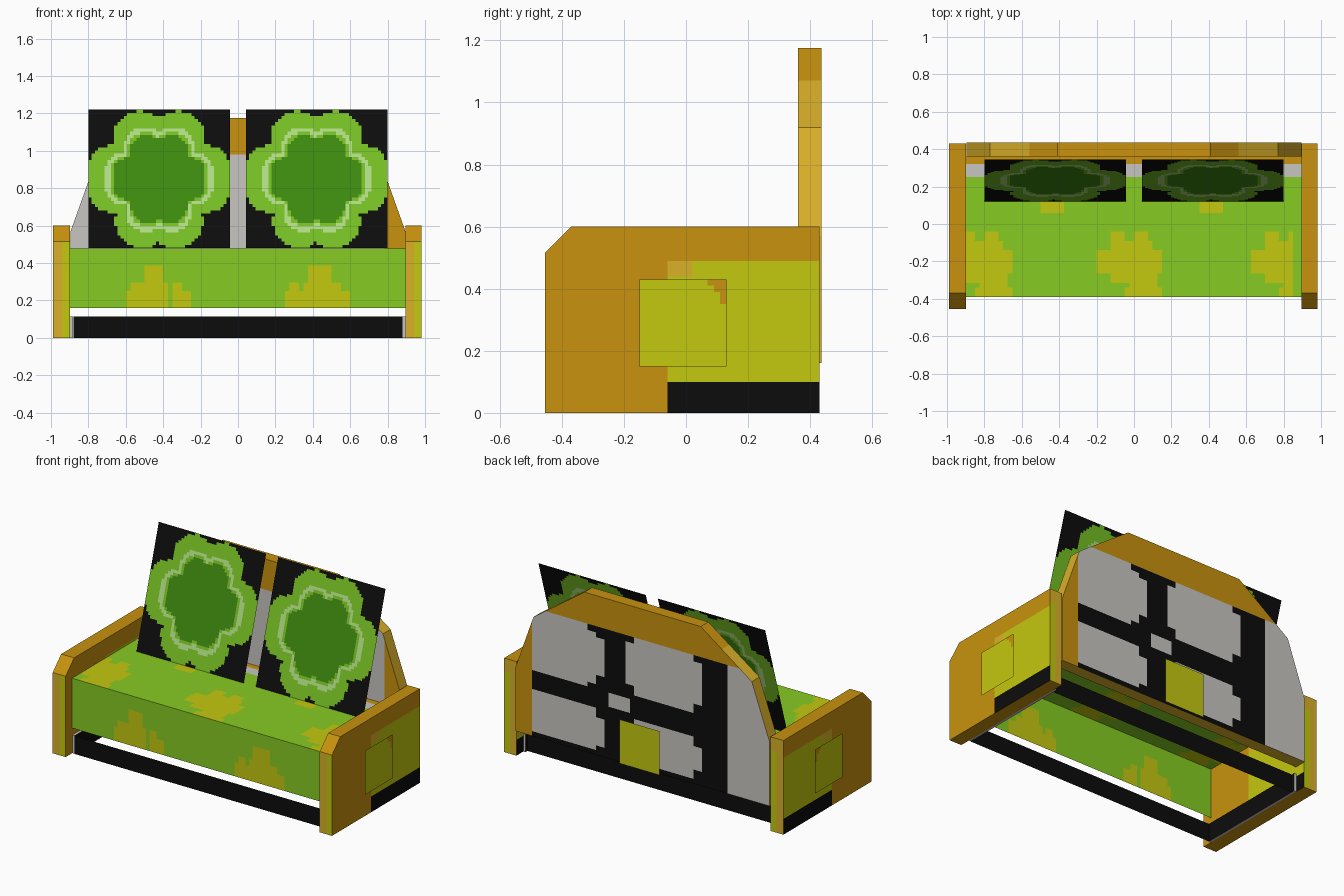
import bpy, bmesh
from mathutils import Vector

if "Cube" in bpy.data.objects:
    bpy.data.objects.remove(bpy.data.objects["Cube"])

# Palette
PALETTE = {
    "orange": "C8920E", "gold": "DAB028", "yellow": "C4C80E",
    "lime": "86CC22", "leaf_green": "76C024", "deep_green": "3E8A0E",
    "pale_green": "B0DC84", "black": "0C0C0C", "light_grey": "C8C6C2",
}
NAMES = list(PALETTE)


def linear(code):
    vals = [int(code[i:i + 2], 16) / 255 for i in (0, 2, 4)]
    return [v / 12.92 if v < 0.04 else ((v + 0.055) / 1.055) ** 2.4 for v in vals] + [1]


MATS = []
for name, code in PALETTE.items():
    m = bpy.data.materials.new(name)
    m.use_nodes = True
    m.diffuse_color = linear(code)
    m.node_tree.nodes["Principled BSDF"].inputs["Base Color"].default_value = linear(code)
    MATS.append(m)


def steps(a, b, n):
    return [a + (b - a) * i / n for i in range(1, n)]


def finish(name, bm, rule, cuts=None):
    """Cut the mesh along axis planes, then colour each face by rule(centre, normal)."""
    for axis, places in (cuts or {}).items():
        no = Vector([float(axis == k) for k in "xyz"])
        for p in places:
            bmesh.ops.bisect_plane(bm, geom=bm.verts[:] + bm.edges[:] + bm.faces[:],
                                   dist=1e-5, plane_co=no * p, plane_no=no)
    bm.normal_update()
    for f in bm.faces:
        f.material_index = NAMES.index(rule(f.calc_center_median(), f.normal))
    me = bpy.data.meshes.new(name)
    bm.to_mesh(me)
    bm.free()
    for m in MATS:
        me.materials.append(m)
    ob = bpy.data.objects.new(name, me)
    bpy.context.collection.objects.link(ob)
    return ob


def sheet(name, corner, u, v, rule, cuts=None):
    bm = bmesh.new()
    c, u, v = Vector(corner), Vector(u), Vector(v)
    bm.faces.new([bm.verts.new(p) for p in (c, c + u, c + u + v, c + v)])
    finish(name, bm, rule, cuts)


def prism(name, points, shift, rule, cuts=None):
    bm = bmesh.new()
    face = bm.faces.new([bm.verts.new(p) for p in points])
    new = bmesh.ops.extrude_face_region(bm, geom=[face])["geom"]
    bmesh.ops.translate(bm, vec=shift, verts=[g for g in new if isinstance(g, bmesh.types.BMVert)])
    if not any(f.is_valid and len(f.verts) == len(points) and f is face for f in bm.faces):
        bm.faces.new([bm.verts[i] for i in range(len(points))])
    bmesh.ops.recalc_face_normals(bm, faces=bm.faces[:])
    finish(name, bm, rule, cuts)


def plain(colour):
    return lambda c, n: colour


def in_boxes(a, b, boxes):
    return any(x0 < a < x1 and y0 < b < y1 for x0, x1, y0, y1 in boxes)


# Arms: chamfered slabs, with a yellow rear patch over a black base
def arm_rule(mid):
    def rule(c, n):
        if abs(n.x) > 0.9:
            if c.y < -0.06 or c.z > 0.49:
                return "orange"
            if c.z < 0.1:
                return "black"
            return "gold" if c.y < 0.02 and c.z > 0.44 else "yellow"
        if abs(n.y) > 0.9:
            return "yellow" if c.x > mid and c.z < 0.515 else "gold"
        return "orange"
    return rule


ARM = [(-0.455, 0), (0.43, 0), (0.43, 0.6), (-0.37, 0.6), (-0.455, 0.515)]
for side, x0, x1 in (("right", -0.988, -0.897), ("left", 0.895, 0.981)):
    mid = (x0 + x1) / 2 + 0.003
    prism(side + "_arm", [(x0, y, z) for y, z in ARM], (x1 - x0, 0, 0), arm_rule(mid),
          {"x": [mid], "y": [-0.06, 0.02], "z": [0.1, 0.44, 0.49, 0.515]})

# Square badges floating just off the arms and the back
for side, x in (("right", -1), ("left", 1)):
    sheet(side + "_badge", (x, -0.15, 0.15), (0, 0.28, 0), (0, 0, 0.28),
          lambda c, n: "orange" if c.z - 0.43 > -1.6 * (c.y - 0.07) and c.z > 0.33
          and c.z > 0.43 - 1.6 * (c.y - 0.07) else "yellow",
          {"y": steps(-0.15, 0.13, 14), "z": steps(0.15, 0.43, 14)})
sheet("back_badge", (-0.13, 0.455, 0.16), (0, 0, 0.28), (0.28, 0, 0), plain("yellow"))

# Backrest: slab with a tapered top and a blocky panel pattern behind
BLOBS = [(0.32, 0.77, 0.62, 0.95), (0.26, 0.72, 0.68, 0.92), (0.38, 0.77, 0.58, 0.97),
         (-0.36, 0.05, 0.6, 0.97), (-0.42, 0.11, 0.68, 0.95),
         (0.32, 0.77, 0.2, 0.47), (0.26, 0.7, 0.23, 0.4),
         (-0.36, 0.05, 0.2, 0.47), (-0.42, 0.11, 0.24, 0.4),
         (0.09, 0.25, 0.48, 0.58)]


def back_rule(c, n):
    if abs(n.y) < 0.5:
        return "orange" if c.z > 1.07 else "gold"
    if c.z > 0.98 or c.x > 0.78:
        return "orange"
    if n.y < 0 or c.x < -0.59 or in_boxes(c.x, c.z, BLOBS):
        return "light_grey"
    return "black"


half = [(0.895, 0.16), (0.895, 0.57), (0.77, 0.92), (0.41, 1.175)]
outline = half + [(-x, z) for x, z in reversed(half)]
prism("backrest", [(x, 0.36, z) for x, z in outline], (0, 0.077, 0), back_rule,
      {"x": steps(-0.9, 0.9, 60), "z": [0.98, 1.07] + steps(0.16, 0.97, 27)})

# Seat: open top and front sheets with yellow flowers
FLOWER = [(-0.2, 0.15, -0.27, -0.15), (-0.13, 0.1, -0.32, -0.1), (-0.13, -0.05, -0.3, -0.03),
          (0.0, 0.08, -0.3, -0.03), (-0.05, 0.15, -0.4, -0.34), (-0.02, 0.13, -0.4, -0.27)]


def top_rule(c, n):
    if c.y > 0.32:
        return "orange"
    if c.y > 0.25:
        return "light_grey"
    for x in (-0.81, 0, 0.82):
        if in_boxes(c.x - x, c.y, FLOWER) and c.x < 0.85:
            return "yellow"
    return "yellow" if in_boxes(abs(c.x + 0.01), c.y, [(0.36, 0.48, 0.05, 0.13)]) else "lime"


FRONT = [(0.37, 0.6, 0.16, 0.25), (0.37, 0.56, 0.16, 0.3), (0.38, 0.5, 0.16, 0.39),
         (0.25, 0.35, 0.16, 0.25), (0.28, 0.33, 0.16, 0.3)]
sheet("seat_top", (-0.897, -0.39, 0.478), (1.792, 0, 0), (0, 0.75, 0), top_rule,
      {"x": steps(-0.9, 0.9, 72), "y": [0.25, 0.32] + steps(-0.39, 0.21, 24)})
sheet("seat_front", (-0.897, -0.39, 0.16), (1.792, 0, 0), (0, 0, 0.318),
      lambda c, n: "yellow" if in_boxes(abs(c.x + 0.01), c.z, FRONT) else "lime",
      {"x": steps(-0.9, 0.9, 72), "z": steps(0.16, 0.478, 14)})

# Base: black rails front and rear, with grey-ended runners against the arms
for name, y in (("front_rail", -0.39), ("rear_rail", 0.34)):
    sheet(name, (-0.88, y, 0), (1.76, 0, 0), (0, 0, 0.115), plain("black"))
for side, x in (("right", -0.897), ("left", 0.88)):
    prism(side + "_runner", [(x, -0.388, 0), (x, 0.36, 0), (x, 0.36, 0.115), (x, -0.388, 0.115)],
          (0.016, 0, 0), lambda c, n: "black" if abs(n.x) > 0.9 else "light_grey")


# Cushions: thin leaning squares with a six-petalled flower
def petals(u, v, k):
    u, v = abs(u) / k, v / k
    if u ** 4 + (v / 0.52) ** 4 < 1:
        return True
    cx, cy, r = (0.27, 0.6, 0.38) if v > 0 else (0.24, -0.62, 0.38)
    return (u - cx) ** 2 + (v - cy) ** 2 < r * r


def cushion_rule(cx):
    def rule(c, n):
        u, v = (c.x - cx) / 0.378, (c.z - 0.85) / 0.37
        if petals(u, v, 0.64):
            return "deep_green"
        if petals(u, v, 0.76) and not petals(u, v, 0.685):
            return "pale_green"
        return "leaf_green" if petals(u, v, 1) else "black"
    return rule


for side, x0 in (("right", -0.8), ("left", 0.042)):
    sheet(side + "_cushion", (x0, 0.12, 0.48), (0.757, 0, 0), (0, 0.225, 0.74),
          cushion_rule(x0 + 0.378),
          {"x": steps(x0, x0 + 0.757, 44), "z": steps(0.48, 1.22, 44)})
